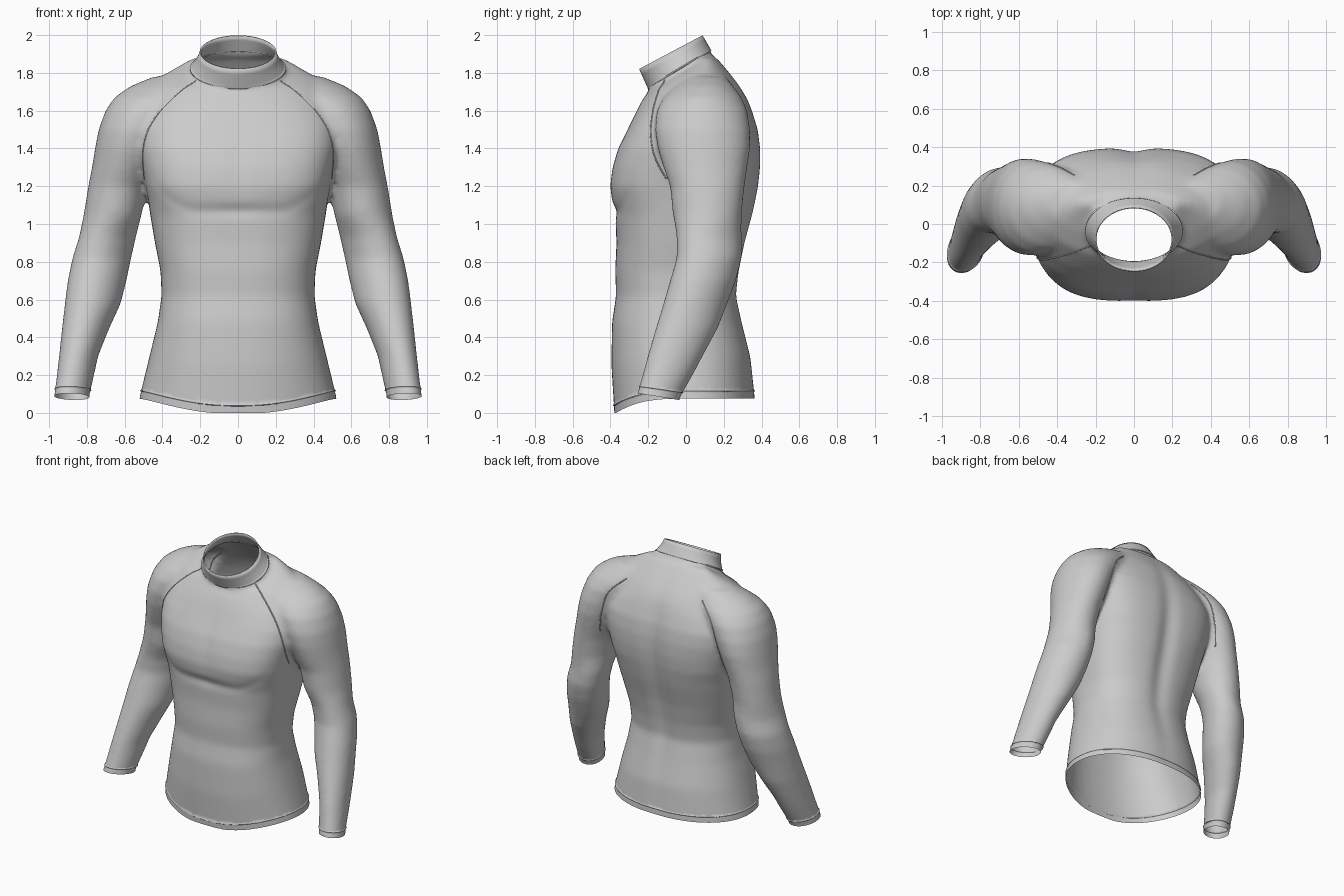
import bpy, bmesh, math
from mathutils import Vector
from mathutils.bvhtree import BVHTree

cube = bpy.data.objects.get("Cube")
if cube:
    bpy.data.objects.remove(cube)

fabric = bpy.data.materials.new("grey fabric")
fabric.use_nodes = True
grey = (0.6, 0.6, 0.6, 1)
fabric.diffuse_color = grey
fabric.node_tree.nodes["Principled BSDF"].inputs["Base Color"].default_value = grey

SIDES = 64
ANGLES = [2 * math.pi * i / SIDES for i in range(SIDES)]


def power(value, exponent):
    return math.copysign(abs(value) ** exponent, value)


def slice_ring(z, x0, x1, y0, y1, squareness=2, skew=0):
    """Level superellipse that fills the given box."""
    cx, cy, rx, ry = (x0 + x1) / 2, (y0 + y1) / 2, (x1 - x0) / 2, (y1 - y0) / 2
    e = 2 / squareness
    return [Vector((cx + rx * power(math.cos(a), e),
                    cy + ry * power(math.sin(a - skew), e), z)) for a in ANGLES]


def tilted_ring(centre, rx, ry, slope):
    """Ellipse in a plane that rises towards the back."""
    return [Vector((rx * math.cos(a), centre[0] + ry * math.sin(a),
                    centre[1] + slope * ry * math.sin(a))) for a in ANGLES]


def loft(bm, rings, capped=True):
    rows = [[bm.verts.new(p) for p in ring] for ring in rings]
    for low, high in zip(rows, rows[1:]):
        for i in range(SIDES):
            j = (i + 1) % SIDES
            bm.faces.new((low[i], low[j], high[j], high[i]))
    if capped:
        bm.faces.new(rows[0][::-1])
        bm.faces.new(rows[-1])


def add_object(name, data):
    obj = bpy.data.objects.new(name, data)
    bpy.context.scene.collection.objects.link(obj)
    data.materials.clear()
    data.materials.append(fabric)
    return obj


def bump(value, width):
    return math.exp(-(value / width) ** 2)


# Torso slices: height, half width, front, back, squareness
TORSO = [
    (-0.05, 0.54, -0.375, 0.365, 2.2), (0.1, 0.52, -0.38, 0.365, 2.2),
    (0.3, 0.47, -0.395, 0.345, 2.3), (0.48, 0.425, -0.392, 0.3, 2.4),
    (0.62, 0.405, -0.37, 0.27, 2.4), (0.75, 0.41, -0.375, 0.285, 2.5),
    (0.9, 0.44, -0.368, 0.315, 2.6), (1.05, 0.465, -0.375, 0.355, 2.7),
    (1.12, 0.475, -0.392, 0.37, 2.8), (1.2, 0.49, -0.403, 0.385, 3),
    (1.3, 0.51, -0.39, 0.395, 3), (1.4, 0.53, -0.36, 0.395, 3),
    (1.5, 0.53, -0.31, 0.382, 3), (1.6, 0.51, -0.262, 0.352, 2.6),
    (1.66, 0.5, -0.23, 0.33, 2.2), (1.72, 0.47, -0.185, 0.295, 2.1),
    (1.78, 0.41, -0.1, 0.25, 2), (1.84, 0.31, 0, 0.2, 2), (1.88, 0.24, 0.05, 0.165, 2)]

# Left sleeve slices: height, inner, outer, front, back
SLEEVE = [
    (0.02, 0.785, 0.985, -0.27, -0.05), (0.1, 0.785, 0.972, -0.255, -0.03),
    (0.3, 0.74, 0.948, -0.205, 0.09), (0.45, 0.68, 0.932, -0.16, 0.17),
    (0.58, 0.62, 0.917, -0.12, 0.22), (0.7, 0.59, 0.902, -0.085, 0.265),
    (0.82, 0.565, 0.877, -0.05, 0.295), (0.93, 0.54, 0.842, -0.05, 0.295),
    (1.05, 0.51, 0.817, -0.07, 0.295), (1.2, 0.48, 0.793, -0.085, 0.31),
    (1.3, 0.44, 0.773, -0.12, 0.325), (1.4, 0.4, 0.757, -0.15, 0.34),
    (1.5, 0.35, 0.738, -0.165, 0.34), (1.6, 0.28, 0.702, -0.155, 0.325),
    (1.67, 0.2, 0.655, -0.12, 0.295), (1.73, 0.15, 0.57, -0.06, 0.25),
    (1.78, 0.1, 0.45, 0, 0.21)]

# Collar plane and rings
SLOPE = 0.6
BASE, TOP = Vector((-0.035, 1.82)), Vector((-0.08, 1.91))

# Solid body: torso, two sleeves and neck fused into one skin
bm = bmesh.new()
loft(bm, [slice_ring(z, -w, w, f, b, n) for z, w, f, b, n in TORSO])
sleeve = [slice_ring(*row, skew=0.2 if row[0] < 1 else 0) for row in SLEEVE]
loft(bm, sleeve)
loft(bm, [[Vector((-p.x, p.y, p.z)) for p in ring] for ring in sleeve])
loft(bm, [tilted_ring(BASE + (TOP - BASE) * t, 0.245, 0.165, SLOPE) for t in (-1.5, 0, 0.7)])
bmesh.ops.recalc_face_normals(bm, faces=bm.faces)
mesh = bpy.data.meshes.new("body")
bm.to_mesh(mesh)
bm.free()
body = add_object("shirt_body", mesh)
remesh = body.modifiers.new("fuse", "REMESH")
remesh.mode = "VOXEL"
remesh.voxel_size = 0.014
fused = bpy.data.meshes.new_from_object(
    body.evaluated_get(bpy.context.evaluated_depsgraph_get()))
body.modifiers.clear()

bm = bmesh.new()
bm.from_mesh(fused)
for _ in range(10):
    bmesh.ops.smooth_vert(bm, verts=bm.verts, factor=0.5,
                          use_axis_x=True, use_axis_y=True, use_axis_z=True)

# Open the neck, hem and cuffs
HEM = 0.085


def cut(point, normal, clear):
    return bmesh.ops.bisect_plane(bm, geom=bm.verts[:] + bm.edges[:] + bm.faces[:],
                                  plane_co=point, plane_no=normal, clear_outer=clear)["geom_cut"]


cut((0, *BASE), (0, -SLOPE, 1), True)
cut((0, 0, HEM), (0, 0, -1), True)

# Stitched ridge above the hem and cuffs
for offset in (0.032, 0.04, 0.048):
    stitch = [v for v in cut((0, 0, HEM + offset), (0, 0, -1), False)
              if isinstance(v, bmesh.types.BMVert)]
    bm.normal_update()
    for v in stitch:
        v.co += v.normal * (0.005 if offset == 0.04 else 0)

# Chest crease, breastbone, spine groove, and curved hem
for v in bm.verts:
    x, y, z = v.co
    side = abs(x)
    if side < 0.47 and y < -0.1:
        crease = 1.07 + 2.4 * max(0, side - 0.2) ** 2
        v.co.y += 0.012 * bump(z - crease, 0.035) * (1 - side / 0.5)
        v.co.y += 0.006 * bump(x, 0.05) * bump(z - 1.35, 0.2)
    elif side < 0.3 and y > 0.1:
        v.co.y -= 0.024 * bump(x, 0.07) * bump(z - 1.05, 0.6)
    if side > 0.65 and z < 0.3:
        v.co.z -= 0.15 * (y + 0.14) * (0.3 - z) / 0.2
    elif side < 0.6 and z < 0.5:
        drop = 0.01 + 0.075 * (max(0, -y) / 0.37) ** 3
        v.co.z = max(0, z - drop * (0.5 - z) / (0.5 - HEM))
bmesh.ops.recalc_face_normals(bm, faces=bm.faces)
surface = BVHTree.FromBMesh(bm)
bm.to_mesh(mesh)
bm.free()
bpy.data.meshes.remove(fused)

# Collar: leaning band with a rolled seam at its foot
bm = bmesh.new()
PROFILE = [(-0.06, 0.246), (0, 0.254), (0.06, 0.254), (0.1, 0.246),
           (0.14, 0.243), (0.4, 0.226), (0.7, 0.211), (1, 0.203)]
loft(bm, [tilted_ring(BASE + (TOP - BASE) * t, r, 0.168, SLOPE - 0.07 * t)
          for t, r in PROFILE], capped=False)
mesh = bpy.data.meshes.new("collar")
bm.to_mesh(mesh)
bm.free()
collar = add_object("collar", mesh)
solid = collar.modifiers.new("thickness", "SOLIDIFY")
solid.thickness = 0.008


# Raglan seams laid on the body
def seam(name, points, sign):
    curve = bpy.data.curves.new(name, "CURVE")
    curve.dimensions = "3D"
    curve.bevel_depth = 0.004
    curve.bevel_resolution = 1
    path = []
    pts = [Vector((sign * x, y, z)) for x, y, z in points]
    padded = [pts[0]] + pts + [pts[-1]]
    for a, b, c, d in zip(padded, padded[1:], padded[2:], padded[3:]):
        for i in range(10):
            t = i / 10
            p = (b * 2 + (c - a) * t + (a * 2 - b * 5 + c * 4 - d) * t ** 2
                 + (b * 3 - a - c * 3 + d) * t ** 3) / 2
            path.append(surface.find_nearest(p)[0])
    spline = curve.splines.new("POLY")
    spline.points.add(len(path) - 1)
    for point, co in zip(spline.points, path):
        point.co = (*co, 1)
    return add_object(name, curve)


FRONT = [(0.22, -0.11, 1.76), (0.35, -0.15, 1.65), (0.45, -0.185, 1.55),
         (0.5, -0.19, 1.45), (0.52, -0.17, 1.35), (0.5, -0.1, 1.23)]
BACK = [(0.31, 0.26, 1.72), (0.42, 0.33, 1.6), (0.46, 0.35, 1.42), (0.49, 0.3, 1.25)]
for label, sign in (("left", 1), ("right", -1)):
    seam("front_seam_" + label, FRONT, sign)
    seam("back_seam_" + label, BACK, sign)

# Smooth shading
for obj in (body, collar):
    bpy.ops.object.select_all(action="DESELECT")
    obj.select_set(True)
    bpy.context.view_layer.objects.active = obj
    bpy.ops.object.shade_smooth_by_angle(angle=math.radians(50))
